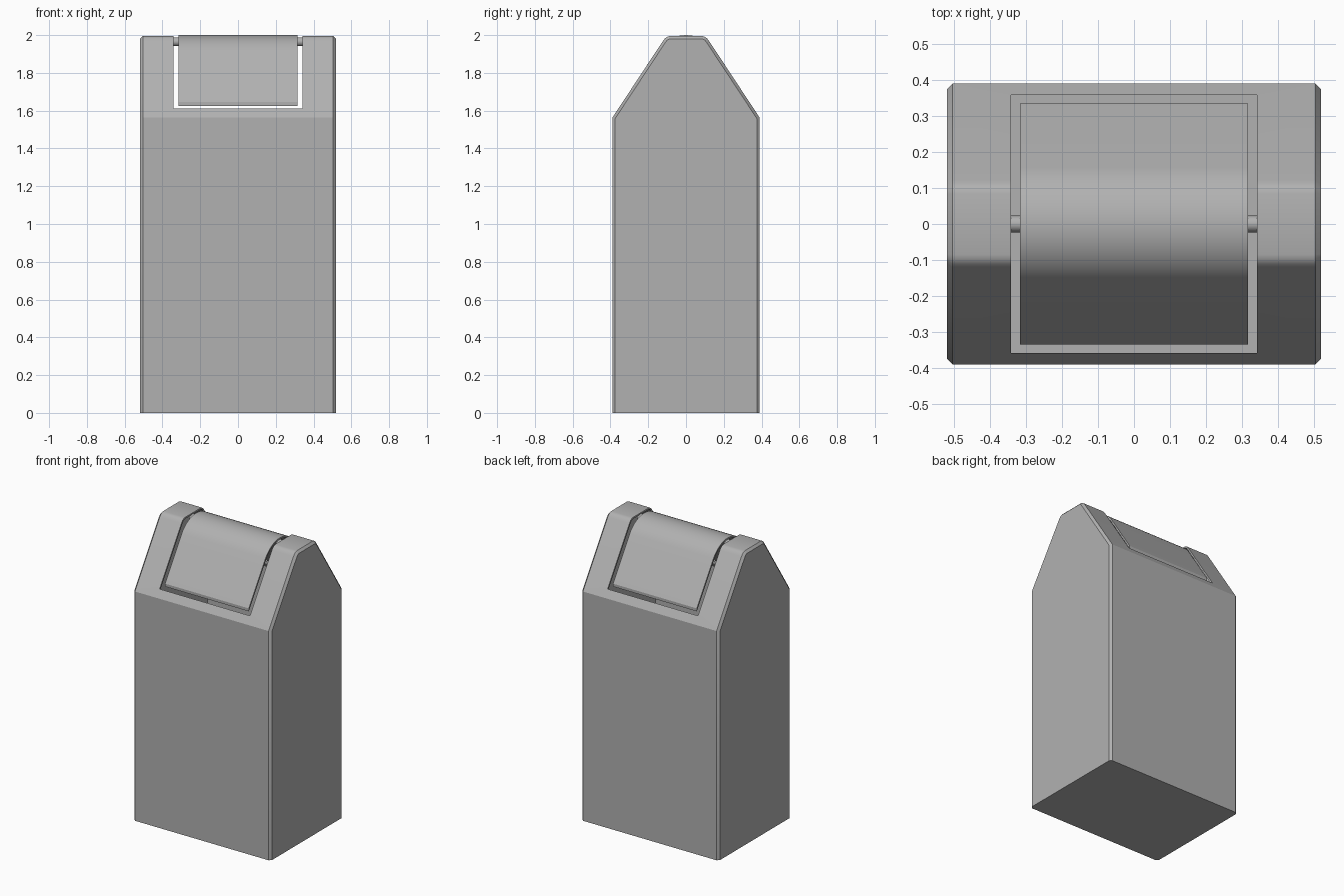
import bpy, bmesh, math
from mathutils import Vector

if "Cube" in bpy.data.objects:
    bpy.data.objects.remove(bpy.data.objects["Cube"])

# Mid grey used by every part
grey = bpy.data.materials.new("mid_grey")
grey.diffuse_color = (0.44, 0.44, 0.44, 1)
grey.use_nodes = True
grey.node_tree.nodes["Principled BSDF"].inputs["Base Color"].default_value = grey.diffuse_color


def mirrored(half):
    """Close a right-half (y, z) profile, given bottom to top, across y = 0."""
    return half + [(-y, z) for y, z in reversed(half)]


def inset(points, d):
    """Move every edge of a counter-clockwise profile inward by d."""
    out = []
    for i, p in enumerate(points):
        p = Vector(p)
        e1 = (p - Vector(points[i - 1])).normalized()
        e2 = (Vector(points[(i + 1) % len(points)]) - p).normalized()
        n1, n2 = Vector((-e1.y, e1.x)), Vector((-e2.y, e2.x))
        out.append(tuple(p + (n1 + n2) * d / (1 + n1.dot(n2))))
    return out


def loft(name, sections):
    """Closed solid through (x, profile) sections along x."""
    bm = bmesh.new()
    rings = [[bm.verts.new((x, y, z)) for y, z in prof] for x, prof in sections]
    n = len(rings[0])
    for a, b in zip(rings, rings[1:]):
        for i in range(n):
            j = (i + 1) % n
            bm.faces.new((a[i], a[j], b[j], b[i]))
    bm.faces.new(rings[0])
    bm.faces.new(rings[-1])
    bmesh.ops.recalc_face_normals(bm, faces=bm.faces)
    mesh = bpy.data.meshes.new(name)
    bm.to_mesh(mesh)
    bm.free()
    mesh.materials.append(grey)
    ob = bpy.data.objects.new(name, mesh)
    bpy.context.collection.objects.link(ob)
    return ob


def activate(ob):
    bpy.ops.object.select_all(action='DESELECT')
    ob.select_set(True)
    bpy.context.view_layer.objects.active = ob


def smooth(ob):
    activate(ob)
    bpy.ops.object.shade_smooth_by_angle(angle=math.radians(30))


def cut(ob, cutter):
    mod = ob.modifiers.new("cut", 'BOOLEAN')
    mod.operation, mod.solver, mod.object = 'DIFFERENCE', 'EXACT', cutter
    activate(ob)
    bpy.ops.object.modifier_apply(modifier=mod.name)
    bpy.data.objects.remove(cutter)


WALL = 0.011

# Bin body: gabled box with rounded ridge corners and chamfered side panels
profile = mirrored([(0.39, 0), (0.39, 1.563), (0.122, 1.969),
                    (0.111, 1.983), (0.100, 1.991), (0.085, 1.995)])
panel = [(y, 0 if z < 0.1 else z) for y, z in inset(profile, 0.015)]
body = loft("bin_body", [(-0.519, panel), (-0.504, profile),
                         (0.504, profile), (0.519, panel)])

# Hollow interior, then a straight-down opening over the ridge
inner = inset(profile, WALL)
cut(body, loft("cavity_cutter", [(-0.495, inner), (0.495, inner)]))
hole = mirrored([(0.358, 1.45), (0.358, 2.3)])
cut(body, loft("opening_cutter", [(-0.341, hole), (0.341, hole)]))
smooth(body)

# Swing lid: thin bent plate with a rounded ridge and vertical lower edges
R, CZ, SEG = 0.189, 1.811, 16
half_angle = math.radians(56.6)


def lid_curve(d):
    end_z = 1.646 - d / math.cos(half_angle)
    arc = [(math.sin(a) * (R - d), CZ + math.cos(a) * (R - d))
           for a in (half_angle * (1 - 2 * i / SEG) for i in range(SEG + 1))]
    return [(0.335, end_z)] + arc + [(-0.335, end_z)]


plate = lid_curve(0) + lid_curve(WALL)[::-1]
smooth(loft("swing_lid", [(-0.316, plate), (0.316, plate)]))

# Hinge pins
for side, name in ((-1, "hinge_pin_left"), (1, "hinge_pin_right")):
    bpy.ops.mesh.primitive_cylinder_add(
        vertices=24, radius=0.023, depth=0.05,
        location=(side * 0.328, 0, 1.965), rotation=(0, math.pi / 2, 0))
    pin = bpy.context.object
    pin.name = name
    pin.data.materials.append(grey)
    smooth(pin)
